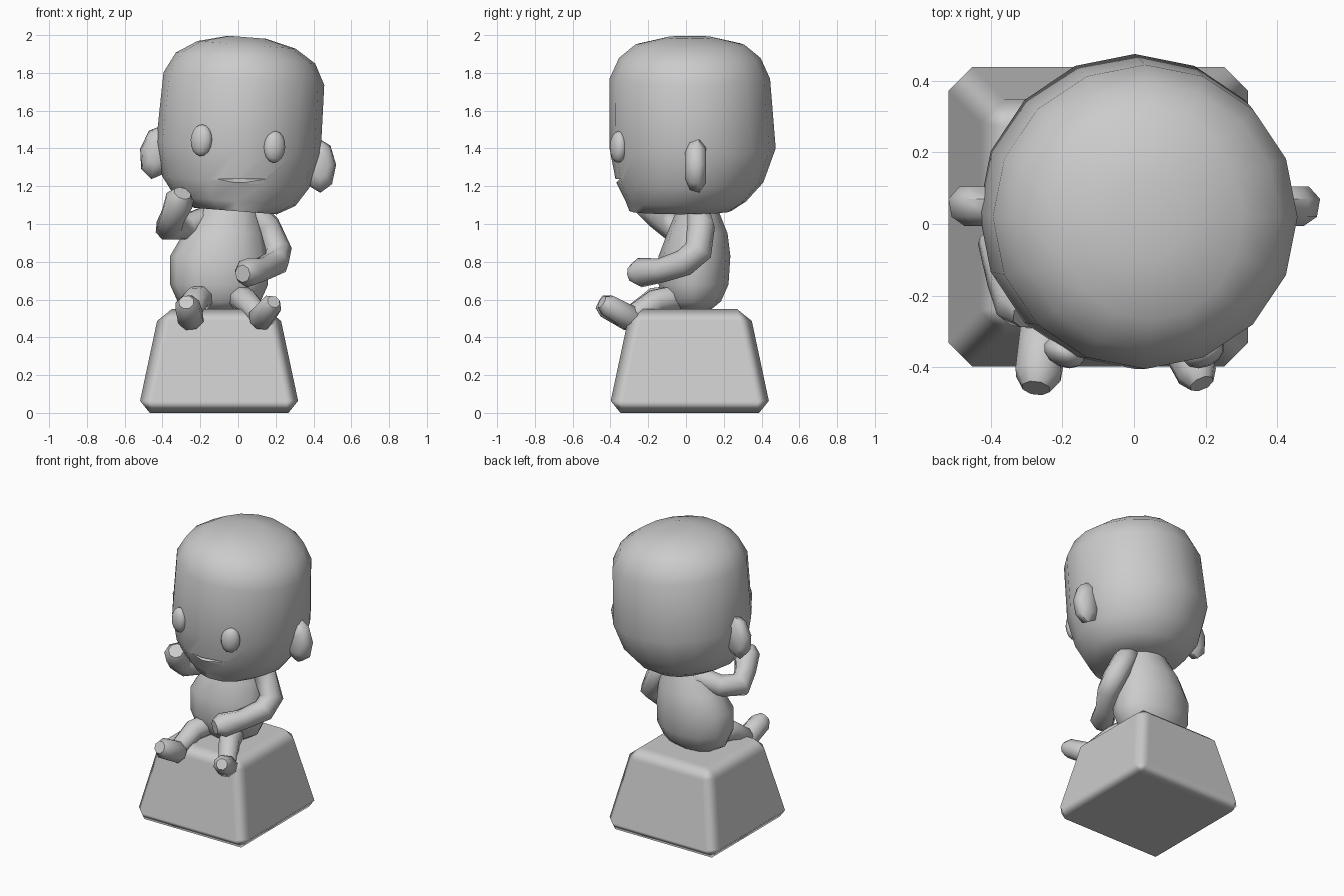
import bpy, bmesh, math
from mathutils import Vector, Matrix

if "Cube" in bpy.data.objects:
    bpy.data.objects.remove(bpy.data.objects["Cube"])


def finish(name, bm, angle=60):
    bmesh.ops.recalc_face_normals(bm, faces=bm.faces)
    me = bpy.data.meshes.new(name)
    bm.to_mesh(me)
    bm.free()
    ob = bpy.data.objects.new(name, me)
    bpy.context.collection.objects.link(ob)
    smooth(ob, angle)
    return ob


def smooth(ob, angle=60):
    bpy.ops.object.select_all(action='DESELECT')
    ob.select_set(True)
    bpy.context.view_layer.objects.active = ob
    bpy.ops.object.shade_smooth_by_angle(angle=math.radians(angle))


def skin(bm, loops):
    """Join closed loops of points with quads and cap both ends."""
    rings = [[bm.verts.new(p) for p in lp] for lp in loops]
    n = len(rings[0])
    for a, b in zip(rings, rings[1:]):
        for i in range(n):
            j = (i + 1) % n
            bm.faces.new((a[i], a[j], b[j], b[i]))
    bm.faces.new(rings[0])
    bm.faces.new(rings[-1])


def loft(name, rings, sides, matrix=Matrix()):
    """Stack of ellipses: (z, cx, cy, rx, ry)."""
    bm = bmesh.new()
    ang = [2 * math.pi * i / sides for i in range(sides)]
    skin(bm, [[matrix @ Vector((cx + rx * math.cos(a), cy + ry * math.sin(a), z))
               for a in ang] for z, cx, cy, rx, ry in rings])
    return finish(name, bm)


def limb(name, pts, sides=8):
    """Round-ended tube along points (x, y, z, radius)."""
    p = [(Vector(q[:3]), q[3]) for q in pts]
    d0 = (p[0][0] - p[1][0]).normalized()
    d1 = (p[-1][0] - p[-2][0]).normalized()
    p.insert(0, (p[0][0] + d0 * p[0][1] * 0.65, p[0][1] * 0.6))
    p.append((p[-1][0] + d1 * p[-1][1] * 0.65, p[-1][1] * 0.6))
    loops, side = [], None
    for i, (c, r) in enumerate(p):
        a = (c - p[i - 1][0]).normalized() if i else -d0
        b = (p[i + 1][0] - c).normalized() if i < len(p) - 1 else d1
        t = (a + b).normalized()
        side = side or t.orthogonal()
        side = (side - t * side.dot(t)).normalized()
        up = t.cross(side)
        loops.append([c + r * (math.cos(k) * side + math.sin(k) * up)
                      for k in (2 * math.pi * (s + 0.5) / sides for s in range(sides))])
    bm = bmesh.new()
    skin(bm, loops)
    return finish(name, bm)


# Pedestal: bevelled tapered block
bm = bmesh.new()
skin(bm, [[(-0.1 + sx * h, 0.02 + sy * h, z)
           for sx, sy in ((-1, -1), (1, -1), (1, 1), (-1, 1))]
          for z, h in ((0, 0.432), (0.55, 0.315))])
pedestal = finish("pedestal", bm)
bev = pedestal.modifiers.new("bevel", 'BEVEL')
bev.width, bev.segments, bev.harden_normals = 0.065, 1, True
bpy.ops.object.modifier_apply(modifier=bev.name)
smooth(pedestal)

# Body: pear shape
loft("body", [(0.545, -0.10, 0.03, 0.15, 0.10), (0.59, -0.10, 0.035, 0.22, 0.15),
              (0.68, -0.10, 0.04, 0.26, 0.185), (0.83, -0.10, 0.045, 0.26, 0.19),
              (0.95, -0.075, 0.06, 0.215, 0.16), (1.05, -0.05, 0.06, 0.16, 0.12),
              (1.12, -0.04, 0.06, 0.13, 0.10)], 12)

# Head: rounded barrel leaning sideways
TILT = math.radians(4.5)
pivot = Matrix.Translation((0.01, 0, 1.5))
lean = pivot @ Matrix.Rotation(TILT, 4, 'Y') @ pivot.inverted()
head = loft("head", [(1.068, 0.02, -0.03, 0.22, 0.27), (1.12, 0.015, 0, 0.32, 0.32),
                     (1.22, 0.01, 0.02, 0.39, 0.39), (1.40, 0.01, 0.035, 0.437, 0.44),
                     (1.77, 0.01, 0.02, 0.427, 0.425), (1.88, 0.01, 0.02, 0.37, 0.375),
                     (1.95, 0.01, 0.02, 0.26, 0.29), (1.99, 0.01, 0.02, 0.10, 0.12)], 16, lean)

# Mouth: wedge cut out of the face
bm = bmesh.new()
for co in ((-0.12, -0.355, 1.237), (0.15, -0.345, 1.237), (0.02, -0.33, 1.237),
           (0.035, -0.44, 1.175), (0.03, -0.45, 1.24)):
    bm.verts.new(co)
bmesh.ops.convex_hull(bm, input=bm.verts)
cutter = finish("mouth_cutter", bm)
cutter.hide_render = True
cut = head.modifiers.new("mouth", 'BOOLEAN')
cut.object, cut.operation, cut.solver = cutter, 'DIFFERENCE', 'EXACT'
bpy.context.view_layer.objects.active = head
bpy.ops.object.modifier_apply(modifier=cut.name)
bpy.data.objects.remove(cutter)
smooth(head, 50)

# Eyes and ears
for side, label, eye_z, ear_z in ((-1, "left", 1.443, 1.38), (1, "right", 1.408, 1.31)):
    m = (Matrix.Translation((side * 0.194, -0.358, eye_z))
         @ Matrix.Rotation(side * 0.4, 4, 'Z') @ Matrix.Rotation(TILT, 4, 'Y')
         @ Matrix.Diagonal((0.061, 0.042, 0.084, 1)))
    bm = bmesh.new()
    bmesh.ops.create_uvsphere(bm, u_segments=12, v_segments=8, radius=1, matrix=m)
    finish("eye_" + label, bm)

    bm = bmesh.new()
    m = (Matrix.Translation((side * 0.43, 0.05, ear_z))
         @ Matrix.Rotation(TILT - side * 0.12, 4, 'Y'))
    skin(bm, [[m @ Vector((0.09 * s * math.cos(a), y, 0.145 * s * math.sin(a)))
               for a in (math.pi * k / 4 for k in range(8))]
              for y, s in ((-0.055, 0.5), (-0.03, 0.9), (0.02, 1.0), (0.055, 0.65))])
    finish("ear_" + label, bm)

# Arms: one raised to the chin, one resting across the lap
limb("arm_raised", [(-0.14, 0.08, 1.04, 0.07), (-0.27, 0.02, 0.985, 0.072),
                    (-0.365, -0.07, 0.985, 0.078), (-0.345, -0.15, 1.04, 0.068),
                    (-0.31, -0.22, 1.125, 0.08)])
limb("arm_resting", [(0.10, 0.07, 1.05, 0.065), (0.15, 0.08, 0.99, 0.075),
                     (0.21, 0.065, 0.86, 0.076), (0.20, -0.01, 0.795, 0.072),
                     (0.12, -0.13, 0.755, 0.065), (0.05, -0.245, 0.742, 0.078)])

# Legs and feet
limb("leg_left", [(-0.18, -0.03, 0.615, 0.07), (-0.225, -0.16, 0.60, 0.07),
                  (-0.255, -0.28, 0.515, 0.06)])
limb("leg_right", [(0.0, -0.03, 0.615, 0.07), (0.045, -0.16, 0.59, 0.068),
                   (0.115, -0.28, 0.51, 0.06)])
limb("foot_left", [(-0.25, -0.30, 0.50, 0.072), (-0.268, -0.42, 0.565, 0.068)])
limb("foot_right", [(0.12, -0.295, 0.50, 0.07), (0.175, -0.415, 0.57, 0.06)])
